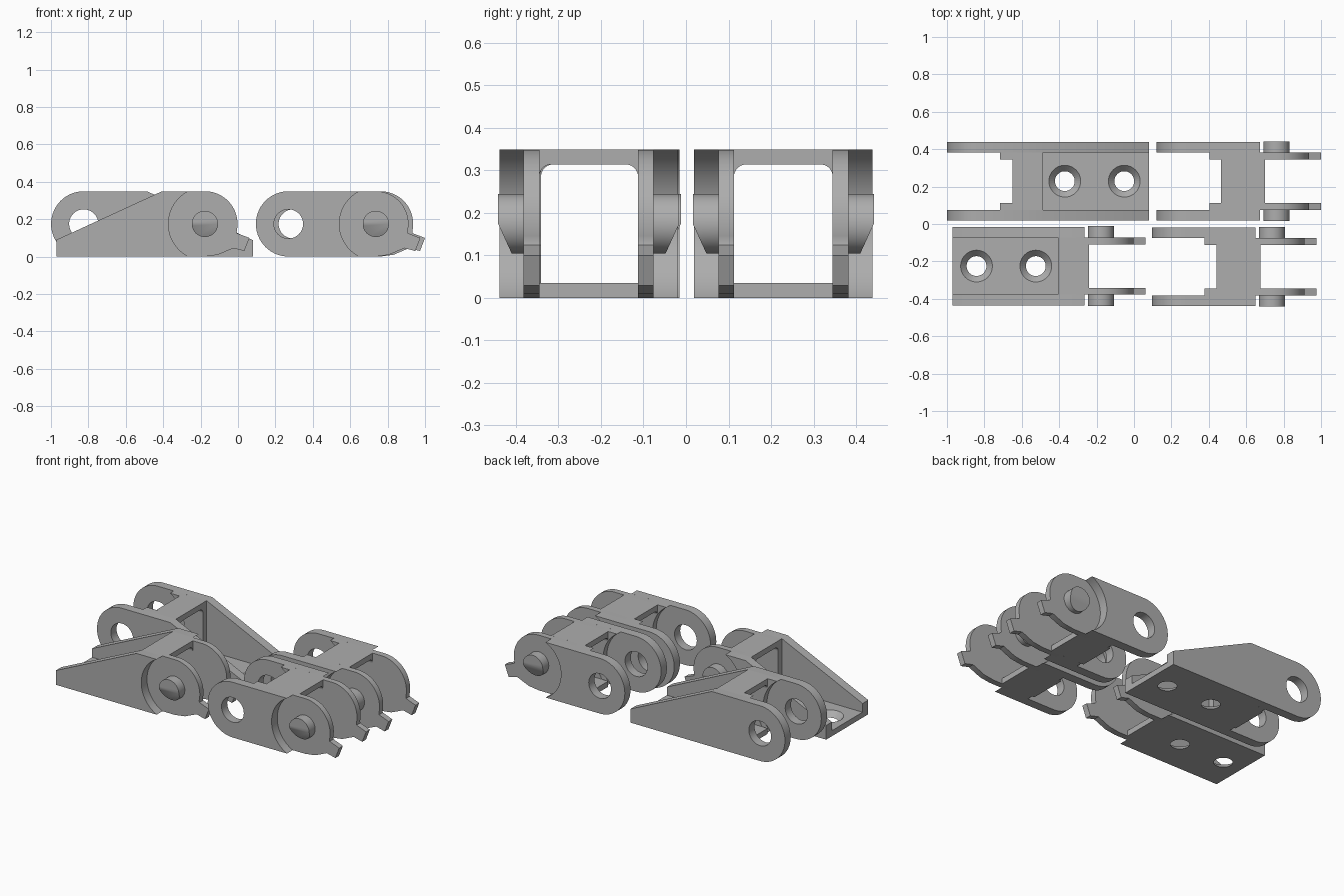
import bpy, bmesh, math
from mathutils import Matrix

if "Cube" in bpy.data.objects:
    bpy.data.objects.remove(bpy.data.objects["Cube"])

R = 0.1745            # end radius = pivot height
H = 2 * R
IN, MID, OUT = 0.116, 0.153, 0.21   # inner face, plate boundary, outer face (half widths)

grey = bpy.data.materials.new("plain grey")
grey.diffuse_color = (0.42, 0.42, 0.42, 1)
grey.use_nodes = True
grey.node_tree.nodes["Principled BSDF"].inputs["Base Color"].default_value = grey.diffuse_color


def arc(cx, r, a0, a1, n=28):
    return [(cx + r * math.cos(math.radians(a0 + (a1 - a0) * i / n)),
             R + r * math.sin(math.radians(a0 + (a1 - a0) * i / n))) for i in range(n + 1)]


def finish(name, mesh):
    bm = bmesh.new()
    bm.from_mesh(mesh)
    bmesh.ops.remove_doubles(bm, verts=bm.verts, dist=1e-5)
    bmesh.ops.recalc_face_normals(bm, faces=bm.faces)
    bm.to_mesh(mesh)
    bm.free()
    mesh.materials.clear()
    mesh.materials.append(grey)
    ob = bpy.data.objects.new(name, mesh)
    bpy.context.collection.objects.link(ob)
    bpy.ops.object.select_all(action='DESELECT')
    bpy.context.view_layer.objects.active = ob
    ob.select_set(True)
    bpy.ops.object.shade_smooth_by_angle(angle=math.radians(30))
    return ob


def evaluated(ob):
    dg = bpy.context.evaluated_depsgraph_get()
    return bpy.data.meshes.new_from_object(ob.evaluated_get(dg))


def plate(name, loops, y0, y1):
    """Side profile (x, z) with optional hole loops, filled and extruded along y."""
    cu = bpy.data.curves.new(name, 'CURVE')
    cu.dimensions, cu.fill_mode = '2D', 'BOTH'
    cu.extrude = abs(y1 - y0) / 2
    for loop in loops:
        s = cu.splines.new('POLY')
        s.points.add(len(loop) - 1)
        for p, (x, z) in zip(s.points, loop):
            p.co = (x, z, 0, 1)
        s.use_cyclic_u = True
    tmp = bpy.data.objects.new("tmp", cu)
    bpy.context.collection.objects.link(tmp)
    mesh = evaluated(tmp)
    bpy.data.objects.remove(tmp)
    mesh.transform(Matrix.Translation((0, (y0 + y1) / 2, 0)) @ Matrix.Rotation(math.pi / 2, 4, 'X'))
    return finish(name, mesh)


def prism_x(name, yz, x0, x1, yc):
    """Cross-section (y, z) extruded along x."""
    bm = bmesh.new()
    f = bm.faces.new([bm.verts.new((x0, yc + y, z)) for y, z in yz])
    g = bmesh.ops.extrude_face_region(bm, geom=[f])
    bmesh.ops.translate(bm, vec=(x1 - x0, 0, 0),
                        verts=[v for v in g['geom'] if isinstance(v, bmesh.types.BMVert)])
    mesh = bpy.data.meshes.new(name)
    bm.to_mesh(mesh)
    bm.free()
    return finish(name, mesh)


def floor_box(name, x0, x1, w, yc, holes=()):
    ob = prism_x(name, [(-w, 0), (w, 0), (w, 0.035), (-w, 0.035)], x0, x1, yc)
    if not holes:
        return
    # countersunk screw holes
    bm = bmesh.new()
    for hx in holes:
        bmesh.ops.create_cone(bm, cap_ends=True, segments=40, radius1=0.037, radius2=0.101,
                              depth=0.07, matrix=Matrix.Translation((hx, yc, 0.0175)))
    cm = bpy.data.meshes.new("screw_cutter")
    bm.to_mesh(cm)
    bm.free()
    cutter = bpy.data.objects.new("screw_cutter", cm)
    cutter.hide_render = True
    bpy.context.collection.objects.link(cutter)
    mod = ob.modifiers.new("holes", 'BOOLEAN')
    mod.operation, mod.solver, mod.object = 'DIFFERENCE', 'EXACT', cutter
    mesh = evaluated(ob)
    bpy.data.objects.remove(ob)
    bpy.data.objects.remove(cutter)
    finish(name, mesh)


def pin(name, mx, yc, side):
    """Round peg with its lower half sloped away."""
    bm = bmesh.new()
    bmesh.ops.create_cone(bm, cap_ends=True, segments=40, radius1=0.07, radius2=0.07, depth=0.067,
                          matrix=Matrix.Translation((0, 0.1795, 0)) @ Matrix.Rotation(math.pi / 2, 4, 'X'))
    cut = bmesh.ops.bisect_plane(bm, geom=bm.verts[:] + bm.edges[:] + bm.faces[:],
                                 plane_co=(0, 0.213, 0), plane_no=(0, 0.07, -0.032), clear_outer=True)
    bmesh.ops.holes_fill(bm, edges=[e for e in bm.edges if e.is_boundary])
    bm.transform(Matrix.Translation((mx, yc, R)) @ Matrix.Diagonal((1, side, 1, 1)))
    mesh = bpy.data.meshes.new(name)
    bm.to_mesh(mesh)
    bm.free()
    finish(name, mesh)


def link(name, yc, roof, fx=None, mx=None, foot=None, holes=()):
    """fx: centre of the eye end, mx: centre of the peg end, foot: end x of the mounting foot."""
    x0, x1 = roof
    # outer wall profile
    if fx is not None:
        outer = arc(fx, R, 90, 270)
        inner = arc(fx, 0.205, 58.3, -14) + arc(fx, 0.255, -11.3, -43.2, 10)
    else:
        outer = [(x0, H), (foot, 0.09), (foot, 0)]
        inner = [(x0, H), (x0, 0)]
    if mx is not None:
        outer += arc(mx, 0.195, 243.5, 116.5)
        hook = [(0, -R), (.07, -.165), (.152, -.13), (.211, -.145), (.238, -.075), (.172, -.05)]
        inner += [(mx + a, R + b) for a, b in hook] + arc(mx, R, -13, 90)
    else:
        outer += [(foot, 0), (foot, 0.087), (x1, H)]
        inner += [(x1, 0), (x1, H)]
    eye = [arc(fx, 0.078, 0, 351, 39)] if fx is not None else []
    for side, tag in ((-1, "front"), (1, "back")):
        plate(f"{name}_outer_wall_{tag}", [outer] + eye, yc + side * MID, yc + side * OUT)
        plate(f"{name}_inner_wall_{tag}", [inner], yc + side * IN, yc + side * MID)
        if mx is not None:
            pin(f"{name}_peg_{tag}", mx, yc, side)
    # roof with rounded inner corners
    f, zt = 0.028, 0.314
    half = [(IN - f + f * math.sin(a), zt - f + f * math.cos(a))
            for a in [math.pi / 2 * (1 - i / 8) for i in range(9)]]
    section = [(-IN, H), (IN, H)] + half + [(-y, z) for y, z in reversed(half)]
    prism_x(f"{name}_roof", section, x0, x1, yc)
    # floor, plus a wider foot plate where there is no inner wall
    floor_box(f"{name}_floor", x0, x1, IN, yc)
    if foot is not None:
        a, b = (foot, x0) if foot < x0 else (x1, foot)
        floor_box(f"{name}_foot_plate", a, b, MID, yc, holes)


# two mounting ends on the left, two plain links on the right
link("eye_mount", 0.229, (-0.65, -0.487), fx=-0.825, foot=0.08, holes=(-0.37, -0.052))
link("peg_mount", -0.225, (-0.406, -0.24), mx=-0.177, foot=-0.97, holes=(-0.842, -0.525))
link("front_link", -0.229, (0.44, 0.675), fx=0.27, mx=0.737)
link("back_link", 0.229, (0.465, 0.70), fx=0.295, mx=0.762)
